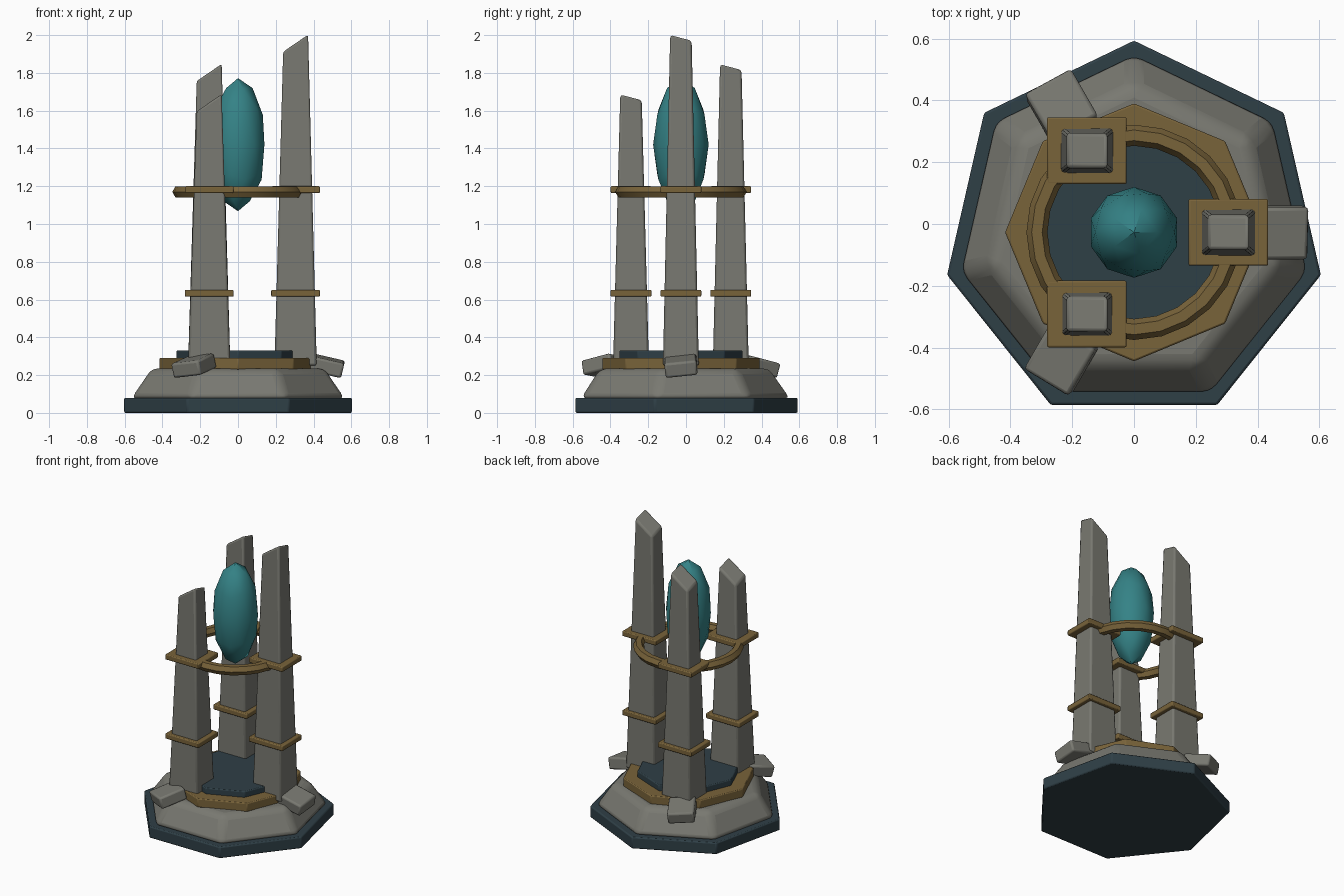
import bpy, bmesh
from math import radians, sin, cos, pi, tau
from mathutils import Matrix, Vector

if "Cube" in bpy.data.objects:
    bpy.data.objects.remove(bpy.data.objects["Cube"])

CY = -0.027  # y of the common axis


def material(name, rgb):
    m = bpy.data.materials.new(name)
    m.diffuse_color = (*rgb, 1)
    m.use_nodes = True
    m.node_tree.nodes["Principled BSDF"].inputs["Base Color"].default_value = m.diffuse_color
    return m


STONE = material("stone", (0.19, 0.19, 0.165))
BRONZE = material("bronze", (0.19, 0.125, 0.042))
DARK = material("dark_slate", (0.028, 0.05, 0.062))
TEAL = material("teal_crystal", (0.035, 0.225, 0.24))


def finish(ob, mat, bevel=0, segments=2):
    ob.data.materials.append(mat)
    if bevel:
        mod = ob.modifiers.new("bevel", "BEVEL")
        mod.width, mod.segments = bevel, segments
        mod.limit_method = "ANGLE"
    bpy.context.view_layer.objects.active = ob
    bpy.ops.object.select_all(action="DESELECT")
    ob.select_set(True)
    bpy.ops.object.shade_smooth_by_angle(angle=radians(35))
    return ob


def loft(name, bottom, top, mat, bevel=0, segments=2):
    """Solid between two matching point loops."""
    bm = bmesh.new()
    a = [bm.verts.new(p) for p in bottom]
    b = [bm.verts.new(p) for p in top]
    n = len(a)
    bm.faces.new(a[::-1])
    bm.faces.new(b)
    for i in range(n):
        j = (i + 1) % n
        bm.faces.new((a[i], a[j], b[j], b[i]))
    me = bpy.data.meshes.new(name)
    bm.to_mesh(me)
    bm.free()
    ob = bpy.data.objects.new(name, me)
    bpy.context.collection.objects.link(ob)
    return finish(ob, mat, bevel, segments)


def polygon(n, r, z, start):
    return [(r * cos(start + tau * i / n), CY + r * sin(start + tau * i / n), z) for i in range(n)]


def rect(x, y, hx, hy, z, slope_x=0, slope_y=0):
    return [(x + sx * hx, y + sy * hy, z + sx * slope_x + sy * slope_y)
            for sx, sy in ((-1, -1), (1, -1), (1, 1), (-1, 1))]


# Stepped base: two seven-sided tiers, two eight-sided tiers
loft("base_slab", polygon(7, 0.62, 0, pi / 2), polygon(7, 0.62, 0.08, pi / 2), DARK, 0.008)
loft("stone_plinth", polygon(7, 0.588, 0.075, pi / 2), polygon(7, 0.475, 0.235, pi / 2), STONE, 0.035, 3)
loft("bronze_step", polygon(8, 0.417, 0.23, 0), polygon(8, 0.417, 0.29, 0), BRONZE, 0.006)
loft("dark_step", polygon(8, 0.327, 0.28, 0), polygon(8, 0.327, 0.33, 0), DARK, 0.006)

# Three tapering pillars with slanted tops, two collars and a foot block each
for i, height in enumerate((2.005, 1.85, 1.69)):
    ang = i * tau / 3
    x, y = 0.305 * cos(ang), CY + 0.305 * sin(ang)
    loft(f"pillar_{i}", rect(x, y, 0.112, 0.095, 0.25),
         rect(x, y, 0.066, 0.057, height - 0.06, 0.045, -0.015), STONE, 0.012)
    for level, z in (("lower", 0.633), ("upper", 1.182)):
        loft(f"{level}_collar_{i}", rect(x, y, 0.129, 0.108, z - 0.018),
             rect(x, y, 0.129, 0.108, z + 0.018), BRONZE, 0.006)
    foot = loft(f"foot_block_{i}", rect(0, 0, 0.09, 0.085, -0.04),
                rect(0, 0, 0.09, 0.085, 0.04), STONE, 0.012)
    foot.matrix_world = (Matrix.Translation((0, CY, 0)) @ Matrix.Rotation(ang, 4, "Z")
                         @ Matrix.Translation((0.468, 0, 0.25))
                         @ Matrix.Rotation(radians(13), 4, "Y")
                         @ Matrix.Rotation(radians(6), 4, "X"))

# Ring joining the pillars
bpy.ops.mesh.primitive_torus_add(location=(0, CY, 1.17), major_radius=0.314, minor_radius=0.034,
                                 major_segments=24, minor_segments=6)
ring = bpy.context.object
ring.name = "bronze_ring"
finish(ring, BRONZE)
bpy.ops.object.shade_smooth()

# Floating crystal
bpy.ops.mesh.primitive_ico_sphere_add(subdivisions=2, radius=1, location=(0, CY, 1.42))
crystal = bpy.context.object
crystal.name = "crystal"
crystal.scale = (0.147, 0.147, 0.352)
bpy.ops.object.transform_apply(location=False, rotation=False, scale=True)
finish(crystal, TEAL)
